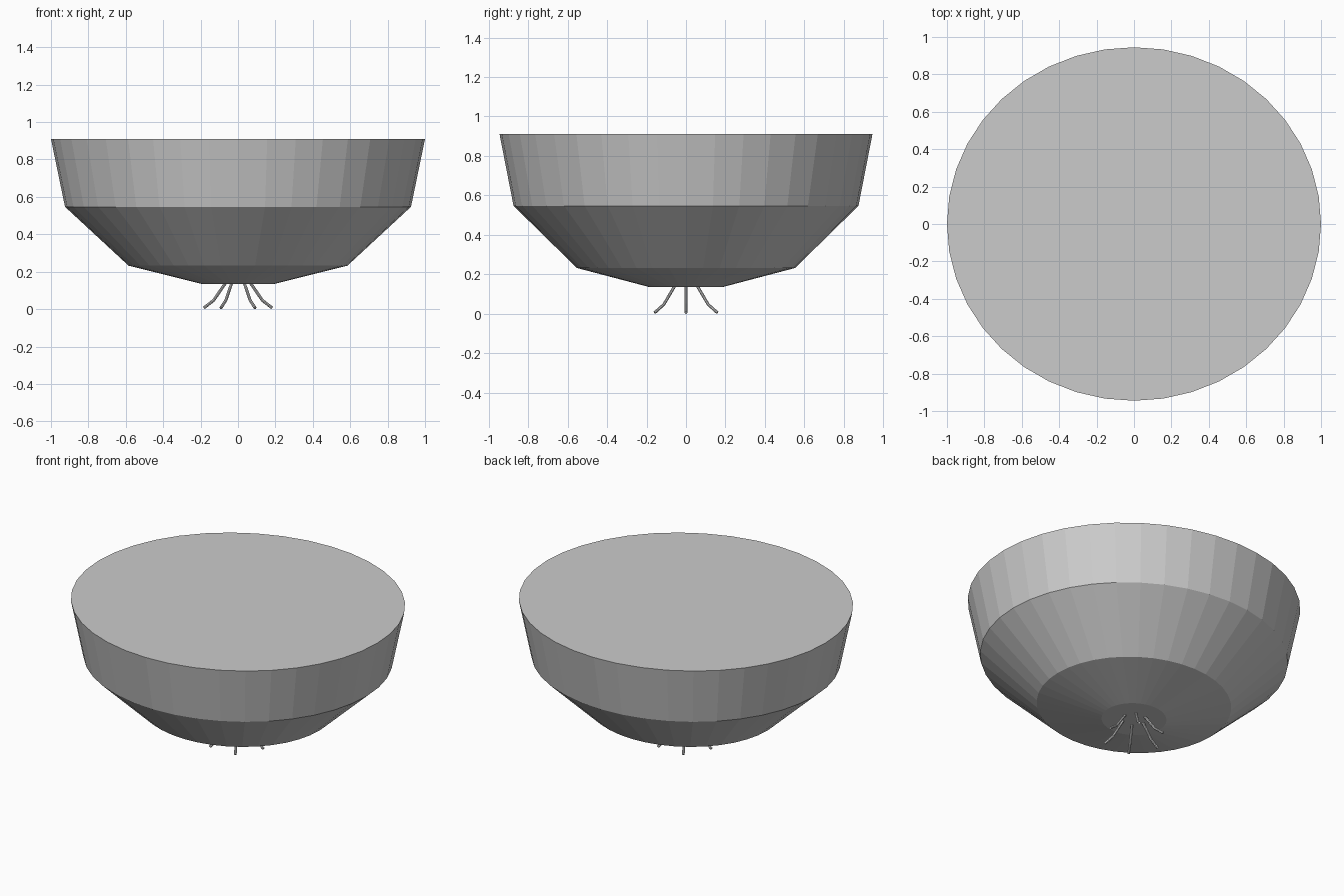
import bpy, bmesh, math

cube = bpy.data.objects.get("Cube")
if cube:
    bpy.data.objects.remove(cube, do_unlink=True)

grey = bpy.data.materials.new("plain_grey")
grey.use_nodes = True
colour = (0.6, 0.6, 0.6, 1)
grey.diffuse_color = colour
grey.node_tree.nodes["Principled BSDF"].inputs["Base Color"].default_value = colour


def add_mesh(name, bm):
    bmesh.ops.recalc_face_normals(bm, faces=bm.faces)
    mesh = bpy.data.meshes.new(name)
    bm.to_mesh(mesh)
    bm.free()
    mesh.materials.append(grey)
    obj = bpy.data.objects.new(name, mesh)
    bpy.context.collection.objects.link(obj)
    return obj


def skin(bm, rings):
    """Bridge matching rings of points and cap both ends."""
    loops = [[bm.verts.new(p) for p in ring] for ring in rings]
    for low, high in zip(loops, loops[1:]):
        for i in range(len(low)):
            j = (i + 1) % len(low)
            bm.faces.new((low[i], low[j], high[j], high[i]))
    bm.faces.new(loops[0][::-1])
    bm.faces.new(loops[-1])


# Faceted oval bowl, closed at the top
SIDES = 40
DEPTH = 0.945
profile = [(0.195, 0.135), (0.585, 0.232), (0.925, 0.547), (1.0, 0.91)]
angles = [math.tau * i / SIDES for i in range(SIDES)]
bm = bmesh.new()
skin(bm, [[(r * math.cos(a), r * DEPTH * math.sin(a), z) for a in angles]
          for r, z in profile])
add_mesh("bowl_body", bm)

# Six thin bent prongs spreading below the bowl
path = [(0.055, 0.16), (0.07, 0.135), (0.13, 0.047), (0.183, 0.006)]
WIRE = 0.008
for k in range(6):
    turn = math.tau * k / 6
    c, s = math.cos(turn), math.sin(turn)
    rings = []
    for i, (r, z) in enumerate(path):
        a, b = path[max(i - 1, 0)], path[min(i + 1, len(path) - 1)]
        length = math.hypot(b[0] - a[0], b[1] - a[1])
        nr, nz = -(b[1] - a[1]) / length, (b[0] - a[0]) / length
        ring = []
        for j in range(8):
            t = math.tau * j / 8
            u, v = WIRE * math.cos(t), WIRE * math.sin(t)
            rr = r + nr * u
            ring.append((rr * c - v * s, rr * s + v * c, z + nz * u))
        rings.append(ring)
    bm = bmesh.new()
    skin(bm, rings)
    add_mesh(f"prong_{k + 1}", bm)
